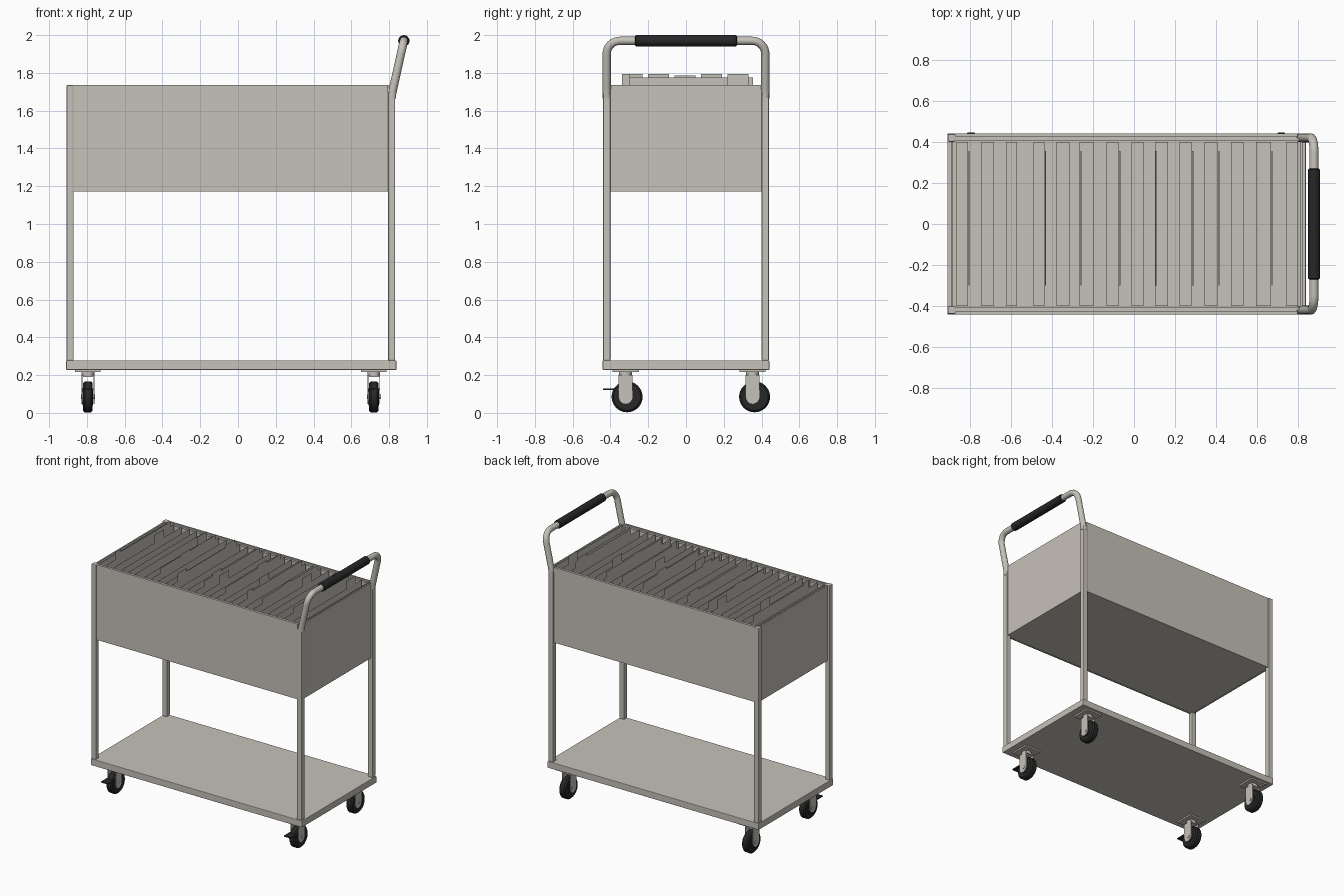
import bpy, bmesh, math
from mathutils import Vector

if "Cube" in bpy.data.objects:
    bpy.data.objects.remove(bpy.data.objects["Cube"])


def material(name, rgb):
    m = bpy.data.materials.new(name)
    m.diffuse_color = (*rgb, 1)
    m.use_nodes = True
    m.node_tree.nodes["Principled BSDF"].inputs["Base Color"].default_value = m.diffuse_color
    return m


BEIGE = material("warm_grey_metal", (0.565, 0.54, 0.487))
BLACK = material("black_rubber", (0.02, 0.02, 0.021))


def finish(name, bm, mat, smooth=False):
    me = bpy.data.meshes.new(name)
    bm.to_mesh(me)
    bm.free()
    ob = bpy.data.objects.new(name, me)
    bpy.context.collection.objects.link(ob)
    me.materials.append(mat)
    if smooth:
        bpy.context.view_layer.objects.active = ob
        ob.select_set(True)
        bpy.ops.object.shade_smooth_by_angle(angle=math.radians(35))
        ob.select_set(False)
    return ob


def box(name, x, y, z, mat=BEIGE, bevel=0):
    bm = bmesh.new()
    bmesh.ops.create_cube(bm, size=1)
    for v in bm.verts:
        v.co = [(r[0] + r[1]) / 2 + c * (r[1] - r[0]) for r, c in zip((x, y, z), v.co)]
    if bevel:
        bmesh.ops.bevel(bm, geom=bm.edges[:], offset=bevel, segments=2,
                        profile=0.5, affect='EDGES')
    return finish(name, bm, mat)


def lathe(name, centre, axis, profile, mat, n=32):
    """Solid of revolution; profile is (offset along axis, radius)."""
    bm = bmesh.new()
    axis = Vector(axis)
    u = axis.orthogonal().normalized()
    w = axis.cross(u)
    rings = []
    for a, r in profile:
        rings.append([bm.verts.new(Vector(centre) + axis * a +
                      (u * math.cos(t) + w * math.sin(t)) * r)
                      for t in (2 * math.pi * i / n for i in range(n))])
    for p, q in zip(rings, rings[1:]):
        for i in range(n):
            j = (i + 1) % n
            bm.faces.new((p[i], p[j], q[j], q[i]))
    bm.faces.new(rings[0][::-1])
    bm.faces.new(rings[-1])
    return finish(name, bm, mat, True)


# Lower deck
box("lower_deck", (-0.91, 0.838), (-0.441, 0.441), (0.228, 0.277), bevel=0.003)

# Corner posts
for x, end, top in ((-0.889, "left", 1.735), (0.813, "right", 1.70)):
    for y, side in ((-0.42, "front"), (0.42, "back")):
        box(f"post_{end}_{side}", (x - 0.019, x + 0.019), (y - 0.019, y + 0.019),
            (0.277, top), bevel=0.005)

# File bin: thin sheet walls, hanging rails and floor
for s, side in ((-1, "front"), (1, "back")):
    box(f"bin_wall_{side}", (-0.871, 0.795), sorted((s * 0.419, s * 0.429)), (1.172, 1.735))
    box(f"hanging_rail_{side}", (-0.88, 0.81), sorted((s * 0.405, s * 0.419)), (1.718, 1.732))
box("bin_wall_left", (-0.893, -0.883), (-0.401, 0.401), (1.172, 1.735))
box("bin_wall_right", (0.812, 0.822), (-0.401, 0.401), (1.172, 1.735))
box("bin_floor", (-0.885, 0.815), (-0.42, 0.42), (1.175, 1.187))

# Hanging pockets: pairs of thin sheets joined at the bottom, one sheet with a tab
TABS = ((-0.34, -0.23, 1.795), (-0.20, -0.09, 1.795), (-0.06, 0.05, 1.785),
        (0.08, 0.19, 1.795), (0.22, 0.33, 1.795))


def sheet(bm, x, lo, hi, bottom, top, tab=None):
    pts = [(lo, bottom), (hi, bottom), (hi, top)]
    if tab:
        a, b, t = max(tab[0], lo), tab[1], tab[2]
        pts += [(b, top), (b, t), (a, t)] + ([(a, top)] if a > lo else [])
    if not tab or a > lo:
        pts.append((lo, top))
    bm.faces.new([bm.verts.new((x, y, z)) for y, z in pts])


XS = [-0.865, -0.81, -0.747, -0.683, -0.625, -0.57, -0.489, -0.437, -0.377, -0.314,
      -0.265, -0.197, -0.134, -0.075, -0.012, 0.046, 0.103, 0.165, 0.221, 0.28,
      0.343, 0.408, 0.474, 0.533, 0.596, 0.667, 0.742, 0.80]
bm = bmesh.new()
for i, (x0, x1) in enumerate(zip(XS[::2], XS[1::2])):
    sheet(bm, x0, -0.40, 0.40, 1.195, 1.735, TABS[(i * 3) % 5] if i % 2 else None)
    sheet(bm, x1, -0.40, 0.40, 1.195, 1.735)
    bm.faces.new([bm.verts.new((x, y, 1.195)) for x, y in
                  ((x0, -0.40), (x1, -0.40), (x1, 0.40), (x0, 0.40))])
finish("hanging_pockets", bm, BEIGE)

# Tabbed folders standing higher: narrow folded sheets inside some pockets
bm = bmesh.new()
for k, i in enumerate((1, 7, 10, 13, 16, 19, 21, 25)):
    x = XS[i] + 0.003
    sheet(bm, x, -0.30, 0.355, 1.205, 1.775, TABS[(k * 2) % 5])
    bm.faces.new([bm.verts.new(p) for p in ((x, -0.30, 1.205), (x + 0.006, -0.30, 1.205),
                                            (x + 0.006, 0.355, 1.205), (x, 0.355, 1.205))])
finish("tabbed_folders", bm, BEIGE)

# Push handle: bent tube leaning outward
BAR_X, BAR_Z, R = 0.878, 1.97, 0.07
half = [(0.814, -0.42, 1.665), (0.816, -0.42, 1.69), (0.822, -0.42, 1.72)]
lean = (BAR_X - 0.822) / (BAR_Z - 1.72)
for k in range(9):
    t = math.pi / 2 * k / 8
    z = BAR_Z - R + R * math.sin(t)
    half.append((0.822 + lean * (z - 1.72), -0.42 + R * (1 - math.cos(t)), z))
path = half + [(x, -y, z) for x, y, z in reversed(half)]
cu = bpy.data.curves.new("handle_tube_curve", 'CURVE')
cu.dimensions = '3D'
cu.bevel_depth = 0.022
cu.bevel_resolution = 4
cu.use_fill_caps = True
sp = cu.splines.new('POLY')
sp.points.add(len(path) - 1)
for p, co in zip(sp.points, path):
    p.co = (*co, 1)
sp.use_smooth = True
handle = bpy.data.objects.new("handle_tube", cu)
bpy.context.collection.objects.link(handle)
cu.materials.append(BEIGE)

# Rubber grip
lathe("handle_grip", (BAR_X, 0, BAR_Z), (0, 1, 0),
      [(-0.27, 0.024), (-0.265, 0.03), (0.265, 0.03), (0.27, 0.024)], BLACK, 24)


# Casters
def caster(tag, x, pivot, hub_y, brake):
    c = (x, hub_y, 0.085)
    box(f"caster_plate_{tag}", (x - 0.067, x + 0.067), (pivot - 0.07, pivot + 0.07), (0.217, 0.228))
    lathe(f"caster_swivel_{tag}", (x, pivot, 0.19), (0, 0, 1),
          [(0, 0.034), (0.028, 0.034)], BEIGE, 24)
    # Fork crown and cheeks with rounded lower ends
    h = 0.037
    box(f"fork_crown_{tag}", (x - 0.034, x + 0.034), (pivot - h, pivot + h), (0.19, 0.20))
    for s in (-1, 1):
        bm = bmesh.new()
        prof = [(pivot - h, 0.20)]
        prof += [(pivot - h * math.cos(t), 0.085 - h * math.sin(t))
                 for t in (math.pi * k / 8 for k in range(9))]
        prof.append((pivot + h, 0.20))
        f = bm.faces.new([bm.verts.new((x + s * 0.034, y, z)) for y, z in prof])
        g = bmesh.ops.extrude_face_region(bm, geom=[f])["geom"]
        bmesh.ops.translate(bm, vec=(-s * 0.005, 0, 0),
                            verts=[v for v in g if isinstance(v, bmesh.types.BMVert)])
        bmesh.ops.recalc_face_normals(bm, faces=bm.faces[:])
        finish(f"fork_cheek_{tag}_{'left' if s < 0 else 'right'}", bm, BEIGE)
    # Tyre, hub and axle
    lathe(f"wheel_tyre_{tag}", c, (1, 0, 0),
          [(-0.026, 0.05), (-0.026, 0.072), (-0.016, 0.082), (0.016, 0.082),
           (0.026, 0.072), (0.026, 0.05)], BLACK)
    lathe(f"wheel_hub_{tag}", c, (1, 0, 0), [(-0.028, 0.045), (0.028, 0.045)], BLACK)
    lathe(f"wheel_axle_{tag}", c, (1, 0, 0), [(-0.037, 0.012), (0.037, 0.012)], BEIGE, 12)
    if brake:
        box(f"brake_pedal_{tag}", (x - 0.03, x + 0.03), (-0.44, -0.34), (0.12, 0.128), BLACK)


for x, end in ((-0.795, "left"), (0.719, "right")):
    caster(f"{end}_front", x, -0.32, -0.312, True)
    caster(f"{end}_back", x, 0.352, 0.363, False)
